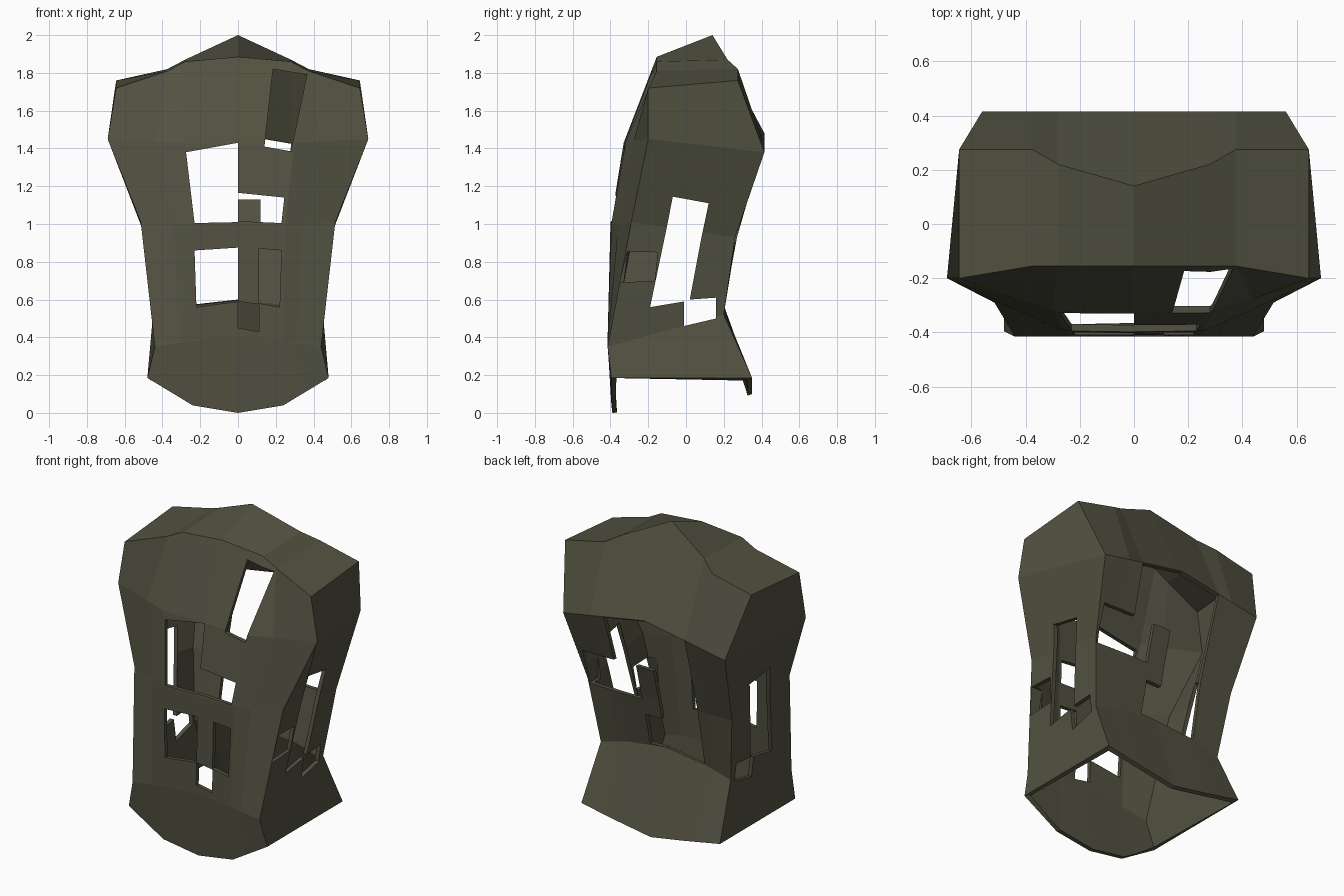
import bpy, bmesh
from mathutils import Vector

cube = bpy.data.objects.get("Cube")
if cube:
    bpy.data.objects.remove(cube, do_unlink=True)

olive = bpy.data.materials.new("dark_olive")
olive.use_nodes = True
colour = (0.085, 0.083, 0.053, 1)
olive.diffuse_color = colour
olive.node_tree.nodes["Principled BSDF"].inputs["Base Color"].default_value = colour

# Half outlines from front middle round the side to back middle
skirt = [(0, -.39, 0), (.24, -.395, .04), (.48, -.395, .185),
         (.48, .35, .185), (.24, .35, .14), (0, .35, .1)]
waist = [(0, -.415, .4), (.24, -.415, .38), (.44, -.415, .35),
         (.45, .2, .52), (.27, .2, .57), (0, .19, .6)]
chest = [(0, -.4, 1), (.25, -.395, 1), (.515, -.29, 1.01),
         (.5, .26, .93), (.27, .27, .93), (0, .27, .93)]
shoulder = [(0, -.33, 1.43), (.3, -.32, 1.43), (.69, -.2, 1.45),
            (.56, .415, 1.38), (.28, .415, 1.43), (0, .415, 1.48)]
crown = [(0, -.155, 1.885), (.28, -.155, 1.86), (.375, -.155, 1.81), (.645, -.2, 1.72),
         (.645, .275, 1.76), (.375, .275, 1.82), (.28, .22, 1.87), (0, .14, 2)]


def with_folds(row):
    """Add a fold between the middle panels and the corners."""
    pts = [Vector(p) for p in row]
    if len(pts) == 6:
        front = pts[1].lerp(pts[2], .35)
        back = pts[4].lerp(pts[3], .35)
        pts = pts[:2] + [front] + pts[2:4] + [back] + pts[4:]
    return pts


# Shell surface, both halves, with the back middle open on one side
bm = bmesh.new()
rows = [with_folds(r) for r in (skirt, waist, chest, shoulder, crown)]
for side in (1, -1):
    grid = [[bm.verts.new((p.x * side, p.y, p.z)) for p in r] for r in rows]
    for i in range(len(grid) - 1):
        for j in range(7):
            if side < 0 and j == 6 and i in (1, 2):
                continue
            bm.faces.new((grid[i][j], grid[i][j + 1], grid[i + 1][j + 1], grid[i + 1][j]))
    top = grid[-1]
    for j in range(3):
        bm.faces.new((top[j], top[j + 1], top[6 - j], top[7 - j]))
bmesh.ops.remove_doubles(bm, verts=bm.verts, dist=.0005)
bmesh.ops.recalc_face_normals(bm, faces=bm.faces)
bm.normal_update()
highest = max(bm.faces, key=lambda f: f.calc_center_median().z)
if highest.normal.z < 0:
    bmesh.ops.reverse_faces(bm, faces=bm.faces)
mesh = bpy.data.meshes.new("armour_shell")
bm.to_mesh(mesh)
bm.free()
mesh.materials.append(olive)
shell = bpy.data.objects.new("armour_shell", mesh)
bpy.context.collection.objects.link(shell)
bpy.context.view_layer.objects.active = shell
shell.select_set(True)

# Wall thickness
solid = shell.modifiers.new("thickness", "SOLIDIFY")
solid.thickness = .025
solid.offset = -1
solid.use_even_offset = True
bpy.ops.object.modifier_apply(modifier=solid.name)


def cut(outline, axis, start, end):
    """Cut a prism through the shell; axis is the direction it runs in."""
    bm = bmesh.new()
    place = (lambda a, b, d: (d, a, b)) if axis == "x" else (lambda a, b, d: (a, d, b))
    near = [bm.verts.new(place(a, b, start)) for a, b in outline]
    far = [bm.verts.new(place(a, b, end)) for a, b in outline]
    bm.faces.new(near)
    bm.faces.new(far)
    n = len(outline)
    for i in range(n):
        k = (i + 1) % n
        bm.faces.new((near[i], near[k], far[k], far[i]))
    bmesh.ops.recalc_face_normals(bm, faces=bm.faces)
    data = bpy.data.meshes.new("cutter")
    bm.to_mesh(data)
    bm.free()
    data.materials.append(olive)
    cutter = bpy.data.objects.new("cutter", data)
    cutter.hide_render = True
    bpy.context.collection.objects.link(cutter)
    mod = shell.modifiers.new("opening", "BOOLEAN")
    mod.operation = "DIFFERENCE"
    mod.solver = "EXACT"
    mod.object = cutter
    bpy.ops.object.modifier_apply(modifier=mod.name)
    bpy.data.objects.remove(cutter, do_unlink=True)


def rect(a, b, c, d):
    return [(a, c), (b, c), (b, d), (a, d)]


# Front openings
for outline in (
    [(-.275, 1.38), (0, 1.43), (0, 1.01), (-.23, 1.005)],
    [(-.23, .86), (0, .875), (0, .59), (-.22, .56)],
    [(0, 1.165), (.245, 1.14), (.23, 1.005), (0, 1.015)],
    [(.11, .87), (.23, .86), (.22, .56), (.11, .58)],
    [(0, .59), (.11, .575), (.11, .43), (0, .45)],
    [(.185, 1.82), (.365, 1.79), (.28, 1.385), (.14, 1.41)],
):
    cut(outline, "y", -.7, -.12)

# Slanted side openings with a lower notch
side_hole = [(-.07, 1.145), (.12, 1.11), (.08, .92), (.02, .6), (.16, .61),
             (.16, .5), (-.01, .46), (-.01, .59), (-.19, .56), (-.1, .99)]
for side in (1, -1):
    cut(side_hole, "x", .3 * side, side)
cut([(-.31, .855), (-.15, .85), (-.165, .7), (-.35, .69)], "x", .42, 1)

# Broken half of the back panel
cut([(-.01, 1.13), (.27, 1.13), (.28, 1.425), (-.01, 1.475)], "y", .1, .7)
cut(rect(.12, .49, .9, 1.13), "y", .17, .7)
cut(rect(-.01, .11, .6, .8), "y", .1, .7)

bpy.ops.object.shade_flat()
